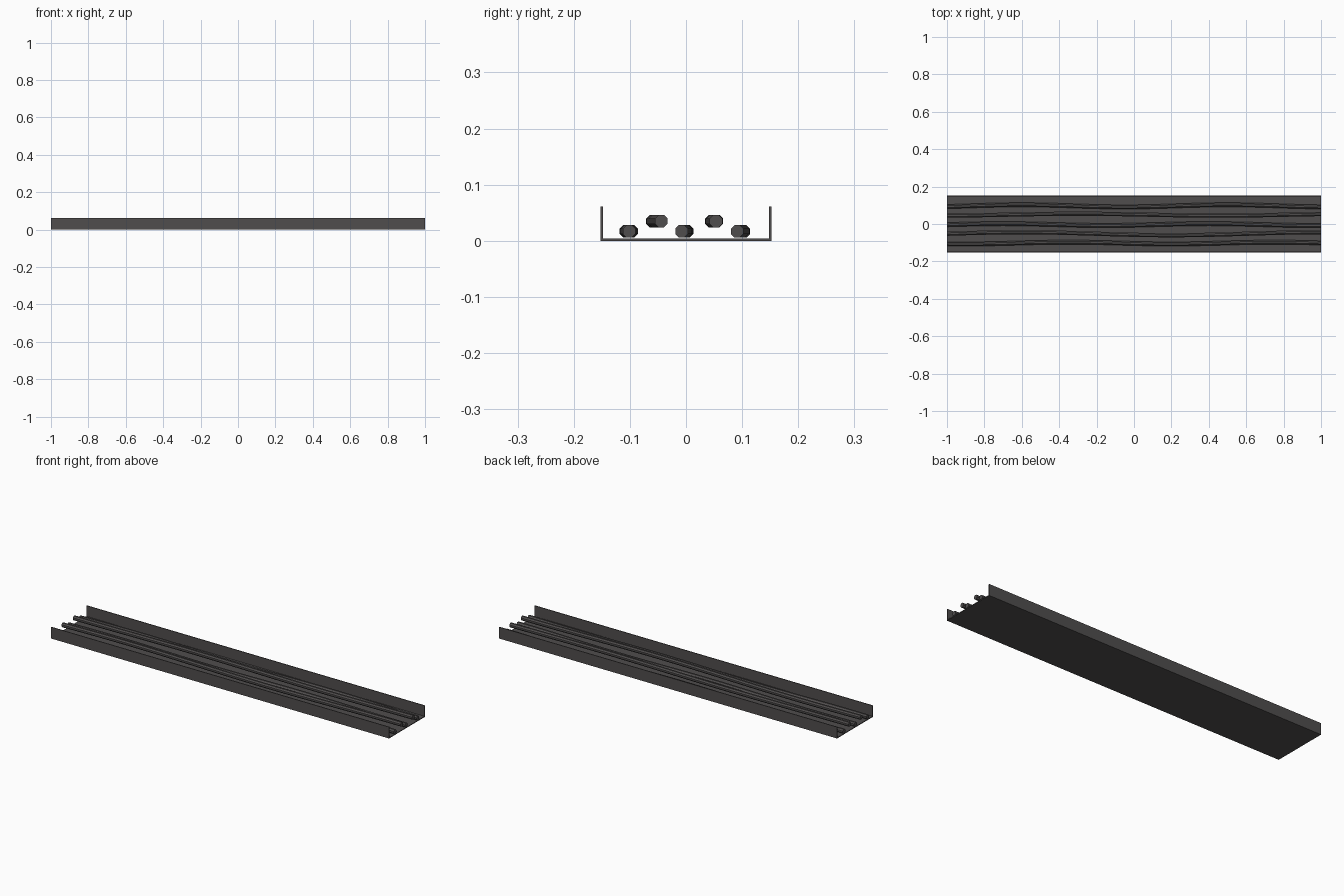
import bpy, math

if "Cube" in bpy.data.objects:
    bpy.data.objects.remove(bpy.data.objects["Cube"])


def material(name, rgb):
    m = bpy.data.materials.new(name)
    m.diffuse_color = (*rgb, 1)
    m.use_nodes = True
    m.node_tree.nodes["Principled BSDF"].inputs["Base Color"].default_value = m.diffuse_color
    return m


GREY = material("dark grey", (0.08, 0.075, 0.075))


def mesh_object(name, verts, faces, mat):
    me = bpy.data.meshes.new(name)
    me.from_pydata(verts, [], faces)
    me.materials.append(mat)
    ob = bpy.data.objects.new(name, me)
    bpy.context.collection.objects.link(ob)
    return ob


def sweep(name, rings, mat):
    """Skin a list of equal rings and cap both ends."""
    n = len(rings[0])
    verts = [v for r in rings for v in r]
    faces = [(i * n + j, i * n + (j + 1) % n, (i + 1) * n + (j + 1) % n, (i + 1) * n + j)
             for i in range(len(rings) - 1) for j in range(n)]
    faces.append(tuple(reversed(range(n))))
    faces.append(tuple(range(len(verts) - n, len(verts))))
    # rings run counter-clockwise seen from +x
    faces = [tuple(f) if k >= len(faces) - 2 else tuple(reversed(f)) for k, f in enumerate(faces)]
    return mesh_object(name, verts, faces, mat)


# Tray: thin U-shaped channel
W, H, T = 0.152, 0.061, 0.004
profile = [(-W, 0), (W, 0), (W, H), (W - T, H), (W - T, T), (-W + T, T), (-W + T, H), (-W, H)]
sweep("cable_tray", [[(x, y, z) for y, z in profile] for x in (-1, 1)], GREY)

# Cables: gently waving eight-sided tubes (y, z, amplitude, period, peak x)
R, SIDES, STEPS = 0.0122, 8, 20
cables = [(-0.102, 0.017, 0.005, 1.1, -0.35),
          (-0.052, 0.035, 0.008, 1.6, 1.0),
          (-0.003, 0.017, 0.005, 1.1, 0.4),
          (0.050, 0.035, 0.005, 1.5, -0.3),
          (0.097, 0.017, 0.006, 1.1, -0.6)]
for k, (y0, z0, amp, period, peak) in enumerate(cables):
    rings = []
    for i in range(STEPS + 1):
        x = -1 + 2 * i / STEPS
        yc = y0 + amp * math.cos(2 * math.pi * (x - peak) / period)
        rings.append([(x, yc + R * math.cos(a), z0 + R * math.sin(a))
                      for a in (2 * math.pi * (j + 0.5) / SIDES for j in range(SIDES))])
    sweep(f"cable_{k + 1}", rings, GREY)
